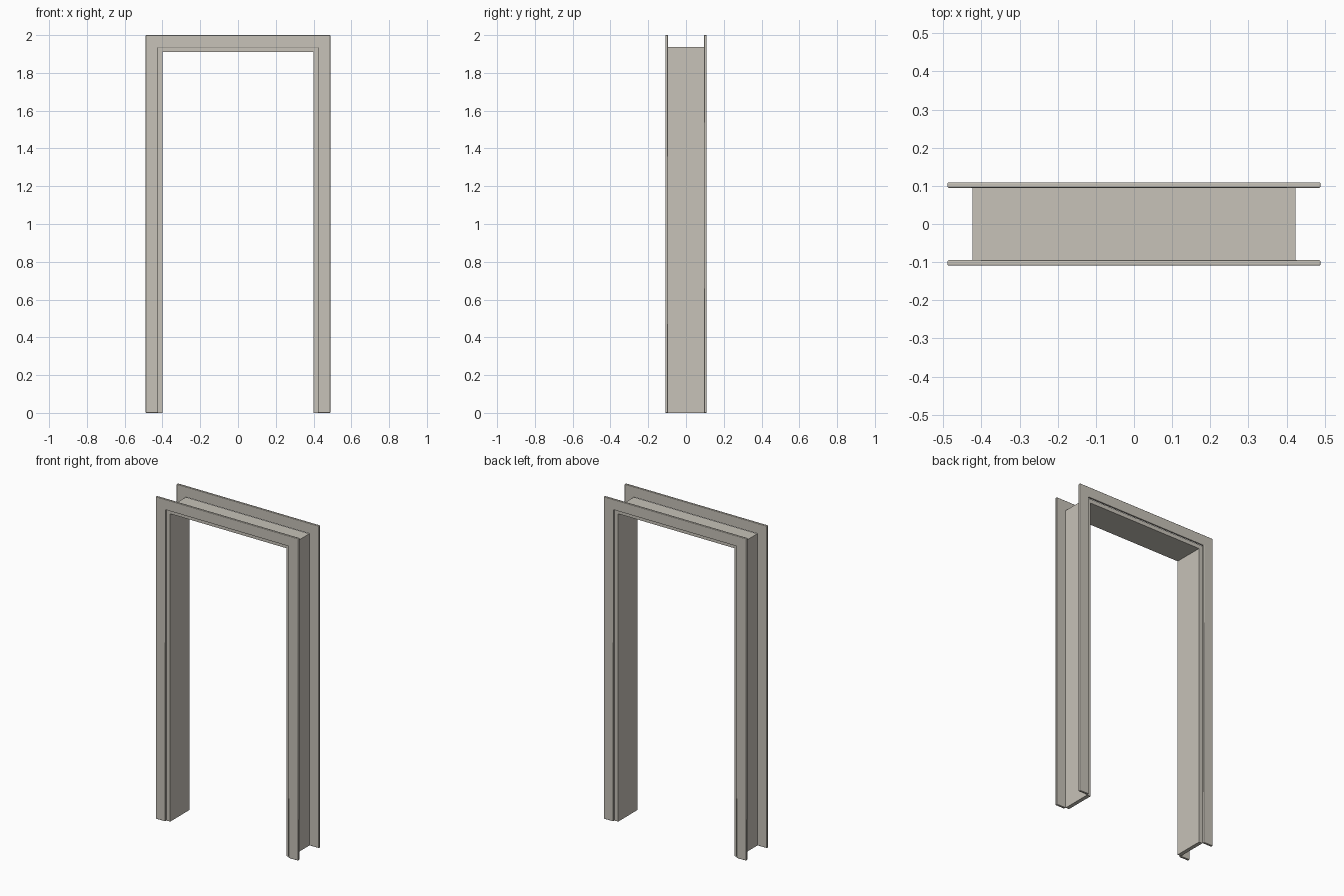
import bpy
import bmesh
import math

cube = bpy.data.objects.get("Cube")
if cube:
    bpy.data.objects.remove(cube, do_unlink=True)

# Warm grey paint
paint = bpy.data.materials.new("warm_grey_paint")
paint.use_nodes = True
colour = (0.57, 0.54, 0.48, 1.0)
paint.diffuse_color = colour
paint.node_tree.nodes["Principled BSDF"].inputs["Base Color"].default_value = colour


def arch(name, outer, outer_top, inner, inner_top, y0, y1, bevel):
    """Three-sided frame with mitred top corners and open bottom."""
    bm = bmesh.new()
    path = [(-1, 0), (-1, 1), (1, 1), (1, 0)]
    rings = []
    for side, up in path:
        section = [(outer, outer_top, y0), (inner, inner_top, y0),
                   (inner, inner_top, y1), (outer, outer_top, y1)]
        rings.append([bm.verts.new((side * w, y, up * top)) for w, top, y in section])
    for a, b in zip(rings, rings[1:]):
        for i in range(4):
            j = (i + 1) % 4
            bm.faces.new((a[i], a[j], b[j], b[i]))
    bm.faces.new(rings[0])
    bm.faces.new(rings[-1])
    bmesh.ops.recalc_face_normals(bm, faces=bm.faces)
    mesh = bpy.data.meshes.new(name)
    bm.to_mesh(mesh)
    bm.free()
    mesh.materials.append(paint)
    obj = bpy.data.objects.new(name, mesh)
    bpy.context.collection.objects.link(obj)
    if bevel:
        mod = obj.modifiers.new("eased_edges", 'BEVEL')
        mod.width = bevel
        mod.segments = 2
        mod.limit_method = 'ANGLE'
    bpy.ops.object.select_all(action='DESELECT')
    obj.select_set(True)
    bpy.context.view_layer.objects.active = obj
    bpy.ops.object.shade_smooth_by_angle(angle=math.radians(35))
    return obj


# Jamb lining the opening
arch("jamb", 0.424, 1.936, 0.40, 1.911, -0.094, 0.094, 0)

# Flat trim on both faces of the wall
for name, s in (("front_casing", -1), ("back_casing", 1)):
    arch(name, 0.489, 2.0, 0.423, 1.935, s * 0.095, s * 0.109, 0.003)
